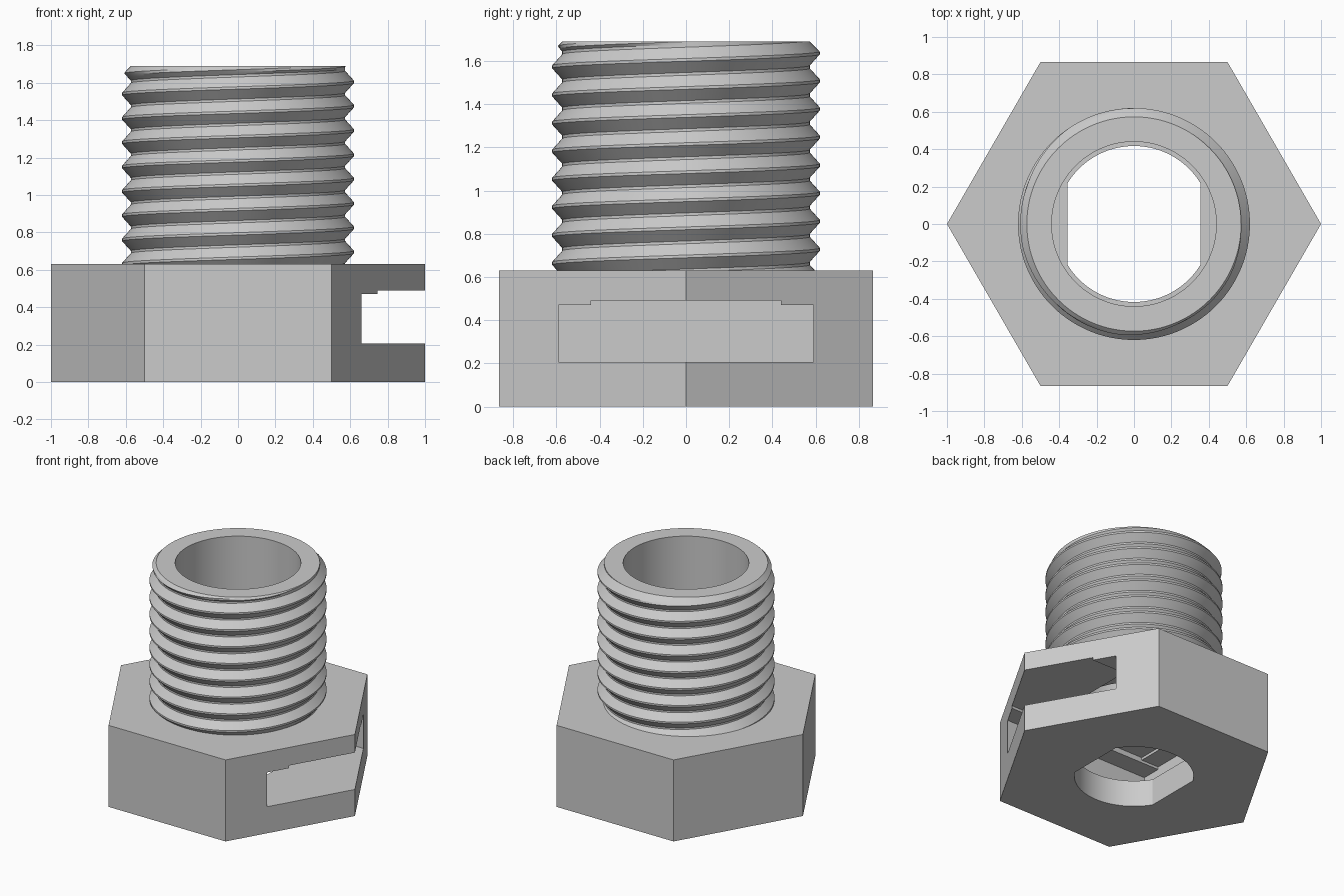
import bpy, bmesh, math

if "Cube" in bpy.data.objects:
    bpy.data.objects.remove(bpy.data.objects["Cube"])

HEAD_TOP, TOP = 0.63, 1.69
BORE, ROOT, CREST = 0.44, 0.573, 0.62
PITCH, SEGS = 0.13, 128

grey = bpy.data.materials.new("plain grey")
grey.use_nodes = True
colour = (0.6, 0.6, 0.6, 1)
grey.diffuse_color = colour
grey.node_tree.nodes["Principled BSDF"].inputs["Base Color"].default_value = colour


def make_object(name, bm):
    bmesh.ops.recalc_face_normals(bm, faces=bm.faces)
    mesh = bpy.data.meshes.new(name)
    bm.to_mesh(mesh)
    bm.free()
    mesh.materials.append(grey)
    obj = bpy.data.objects.new(name, mesh)
    bpy.context.collection.objects.link(obj)
    return obj


def prism(name, outline, z0, z1):
    bm = bmesh.new()
    face = bm.faces.new([bm.verts.new((x, y, z0)) for x, y in outline])
    grown = bmesh.ops.extrude_face_region(bm, geom=[face])["geom"]
    verts = [g for g in grown if isinstance(g, bmesh.types.BMVert)]
    bmesh.ops.translate(bm, verts=verts, vec=(0, 0, z1 - z0))
    return make_object(name, bm)


def circle(radius, count):
    return [(radius * math.cos(math.tau * i / count),
             radius * math.sin(math.tau * i / count)) for i in range(count)]


def rectangle(x0, x1, half_y):
    return [(x0, -half_y), (x1, -half_y), (x1, half_y), (x0, half_y)]


def double_d(radius, flat):
    # Circle with two flat sides facing left and right
    a = math.acos(flat / radius)
    angles = [a + (math.pi - 2 * a) * i / 40 for i in range(41)]
    half = [(radius * math.cos(t), radius * math.sin(t)) for t in angles]
    return half + [(-x, -y) for x, y in half]


# Hexagonal head with side slot, stepped slot roof, bore and keyed hole
head = prism("hex_head", circle(1, 6), 0, HEAD_TOP)
cutters = [
    prism("slot_cutter", rectangle(-0.59, 1.2, 0.59), 0.205, 0.47),
    prism("channel_cutter", rectangle(-0.59, 1.2, BORE), 0.3, 0.49),
    prism("square_cutter", rectangle(-BORE, BORE, BORE), 0.3, 0.51),
    prism("bore_cutter", circle(BORE, SEGS), 0.35, 0.9),
    prism("keyed_hole_cutter", double_d(0.417, 0.355), -0.2, 0.3),
]
for cutter in cutters:
    cutter.hide_render = True
    mod = head.modifiers.new(cutter.name, "BOOLEAN")
    mod.operation = "DIFFERENCE"
    mod.solver = "EXACT"
    mod.object = cutter
graph = bpy.context.evaluated_depsgraph_get()
cut_mesh = bpy.data.meshes.new_from_object(head.evaluated_get(graph))
head.modifiers.clear()
head.data = cut_mesh
for cutter in cutters:
    bpy.data.objects.remove(cutter)


# Threaded tube: helical rows, clamped to the tube ends
def thread_radius(z, turn):
    # Flat-tipped V profile, limited by the chamfer at the top
    phase = ((z - 1.475) / PITCH - turn + 0.5) % 1 - 0.5
    ramp = min(1, max(0, (abs(phase) - 0.05) / 0.4))
    return min(CREST + (ROOT - CREST) * ramp, ROOT + TOP - z)


steps = [-0.45, -0.35, -0.25, -0.15, -0.05, 0.05, 0.15, 0.25, 0.35, 0.45]
heights = [1.475 + PITCH * (k + s) for k in range(-9, 4) for s in steps]
bm = bmesh.new()
columns = []
for i in range(SEGS + 1):
    turn = i / SEGS
    c, s = math.cos(math.tau * turn), math.sin(math.tau * turn)
    points = [(BORE, HEAD_TOP)]
    for h in heights:
        z = min(TOP, max(HEAD_TOP, h + PITCH * turn))
        points.append((thread_radius(z, turn), z))
    points += [(BORE, TOP), (BORE, HEAD_TOP)]
    columns.append([bm.verts.new((r * c, r * s, z)) for r, z in points])
for a, b in zip(columns, columns[1:]):
    for j in range(len(a) - 1):
        bm.faces.new((a[j], b[j], b[j + 1], a[j + 1]))
bmesh.ops.remove_doubles(bm, verts=bm.verts, dist=0.00005)
bmesh.ops.dissolve_degenerate(bm, edges=bm.edges, dist=0.00005)
# Drop the hidden ring where the tube meets the head
hidden = [f for f in bm.faces if all(v.co.z < HEAD_TOP + 0.0001 for v in f.verts)]
bmesh.ops.delete(bm, geom=hidden, context="FACES")
tube = make_object("threaded_tube", bm)

for obj in (head, tube):
    bpy.ops.object.select_all(action="DESELECT")
    obj.select_set(True)
    bpy.context.view_layer.objects.active = obj
    bpy.ops.object.shade_smooth_by_angle(angle=math.radians(20))
